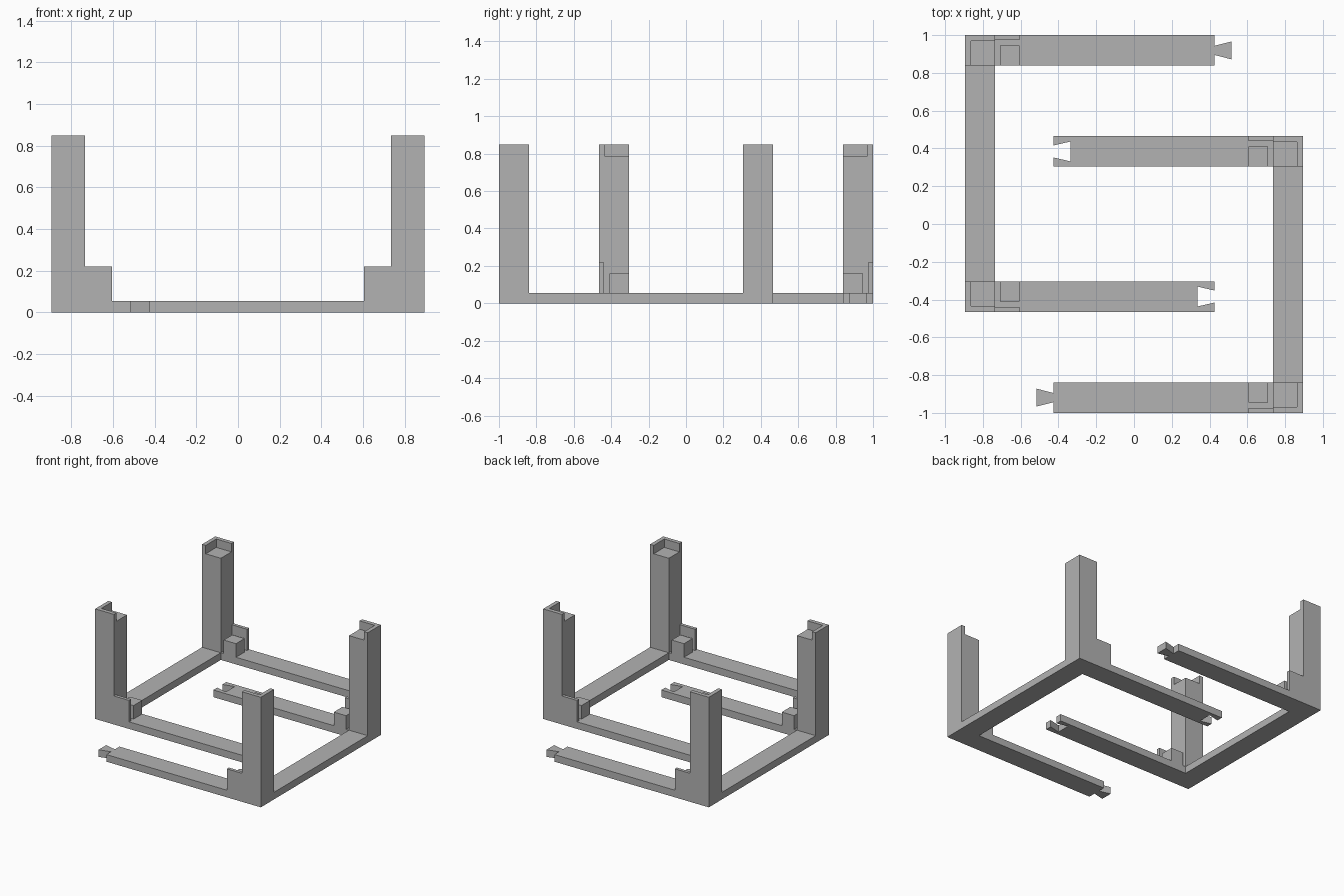
import bpy, bmesh

if "Cube" in bpy.data.objects:
    bpy.data.objects.remove(bpy.data.objects["Cube"])

grey = bpy.data.materials.new("plain grey")
grey.diffuse_color = (0.45, 0.45, 0.45, 1)
grey.use_nodes = True
grey.node_tree.nodes["Principled BSDF"].inputs["Base Color"].default_value = grey.diffuse_color

X0, X1 = -0.895, -0.735      # side rail, outer and inner edge
BACK, FRONT, W = 1.0, -0.465, 0.16
END = 0.425                  # end of the arms
BASE, SHELF, TOP = 0.055, 0.785, 0.85


def prism(bm, outline, z0, z1):
    """Extrude a flat outline from z0 up to z1."""
    face = bm.faces.new([bm.verts.new((x, y, z0)) for x, y in outline])
    up = bmesh.ops.extrude_face_region(bm, geom=[face])["geom"]
    bmesh.ops.translate(bm, vec=(0, 0, z1 - z0),
                        verts=[v for v in up if isinstance(v, bmesh.types.BMVert)])


def rect(x0, x1, y0, y1):
    return [(x0, y0), (x1, y0), (x1, y1), (x0, y1)]


def part(name, side, solids):
    """Object made of prisms; side -1 gives the half turned by 180 degrees."""
    bm = bmesh.new()
    for outline, z0, z1 in solids:
        prism(bm, [(side * x, side * y) for x, y in outline], z0, z1)
    bmesh.ops.recalc_face_normals(bm, faces=bm.faces)
    mesh = bpy.data.meshes.new(name)
    bm.to_mesh(mesh)
    bm.free()
    mesh.materials.append(grey)
    bpy.context.collection.objects.link(bpy.data.objects.new(name, mesh))


# U-shaped base with a dovetail tongue on one arm and a matching socket on the other
tc, sc = 0.919, -0.384
base = [
    (X0, FRONT), (END, FRONT),
    (END, sc - 0.032), (0.335, sc - 0.053), (0.335, sc + 0.053), (END, sc + 0.032),
    (END, FRONT + W), (X1, FRONT + W), (X1, BACK - W), (END, BACK - W),
    (END, tc - 0.024), (0.515, tc - 0.047), (0.515, tc + 0.047), (END, tc + 0.024),
    (END, BACK), (X0, BACK),
]

for side, half in ((1, "left"), (-1, "right")):
    part(half + "_base", side, [(base, 0, BASE)])
    # d points from the outer edge of each corner towards the inside
    for edge, d, corner in ((BACK, -1, "tongue"), (FRONT, 1, "socket")):
        inner = edge + d * W
        lip = edge + d * 0.031
        # post with an L-shaped lip around its top shelf
        lips = [(X0, edge), (X1, edge), (X1, lip), (X0 + 0.031, lip),
                (X0 + 0.031, inner), (X0, inner)]
        part(f"{half}_{corner}_post", side,
             [(rect(X0, X1, edge, inner), BASE, SHELF), (lips, SHELF, TOP)])
        # thin outer wall and inner block leaving a panel slot between them
        part(f"{half}_{corner}_slot_wall", side,
             [(rect(X1, -0.605, edge, edge + d * 0.025), BASE, 0.22)])
        part(f"{half}_{corner}_slot_block", side,
             [(rect(-0.71, -0.605, edge + d * 0.055, inner), BASE, 0.16)])
